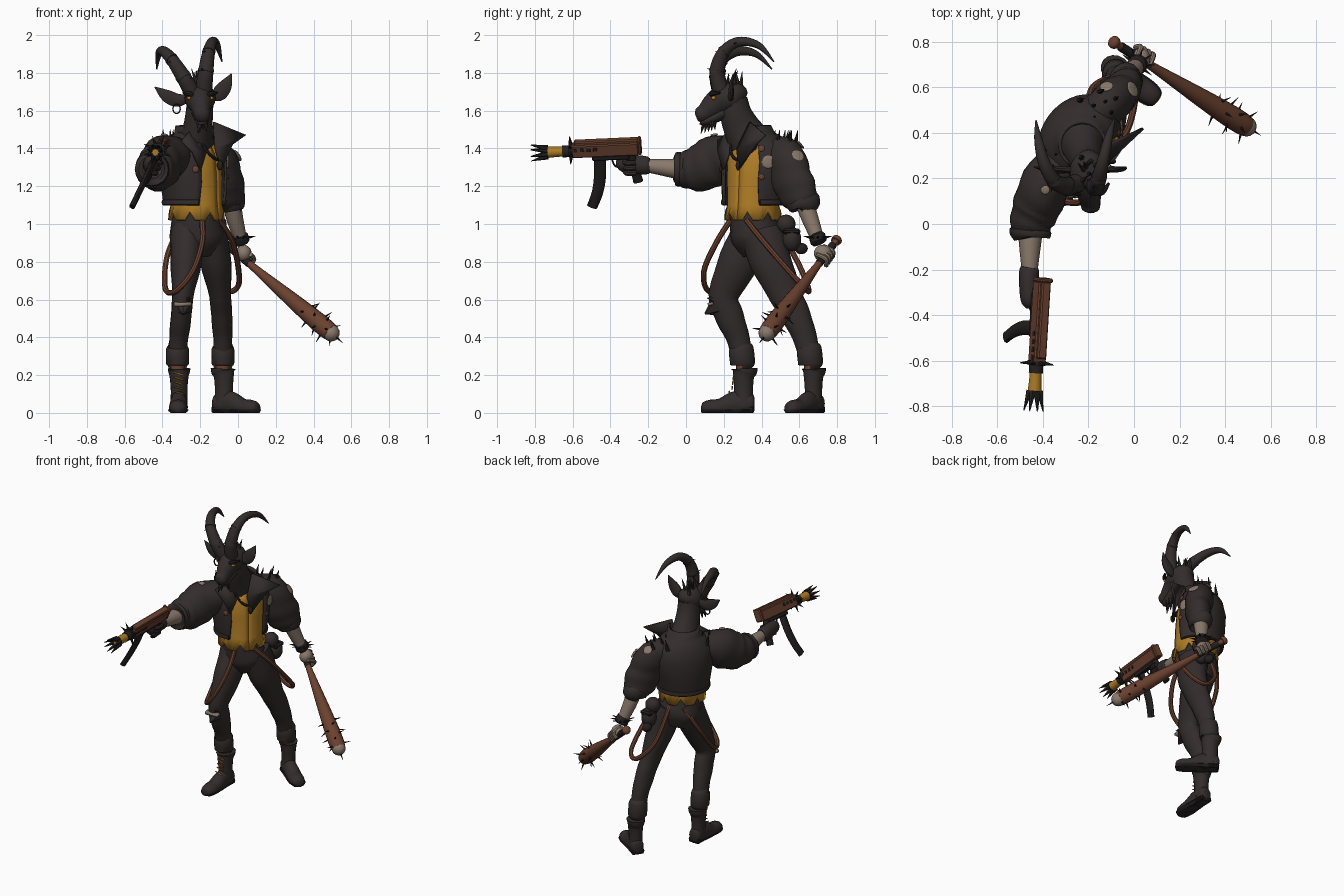
import bpy, bmesh, math, random
from mathutils import Vector as V, Matrix
random.seed(4)

def mat(name, c):
    m = bpy.data.materials.new(name)
    m.diffuse_color = (*c, 1)
    return m

DARK = mat("charcoal", (.033, .025, .025))
BLACK = mat("near_black", (.017, .014, .014))
YEL = mat("mustard", (.42, .2, .018))
BRN = mat("red_brown", (.145, .053, .028))
SKIN = mat("greyish_tan", (.25, .19, .145))
ORNG = mat("amber", (.5, .2, .02))

def finish(name, bm, m, angle=40):
    bmesh.ops.recalc_face_normals(bm, faces=bm.faces)
    me = bpy.data.meshes.new(name)
    bm.to_mesh(me)
    bm.free()
    me.materials.append(m)
    me.shade_smooth()
    me.set_sharp_from_angle(angle=math.radians(angle))
    ob = bpy.data.objects.new(name, me)
    bpy.context.collection.objects.link(ob)
    return ob

def smooth_path(p, n):
    """Catmull-Rom through tuples of (x, y, z, rx, ry)."""
    p = [tuple(q) + ((q[3],) if len(q) == 4 else ()) for q in p]
    out = []
    for i in range(len(p) - 1):
        a, b, c, d = p[max(i - 1, 0)], p[i], p[i + 1], p[min(i + 2, len(p) - 1)]
        for k in range(n):
            t = k / n
            out.append([.5 * (2*B + (C - A)*t + (2*A - 5*B + 4*C - D)*t*t + (3*B - A - 3*C + D)*t**3)
                        for A, B, C, D in zip(a, b, c, d)])
    return out + [list(p[-1])]

def tube(name, pts, m, ref=(1, 0, 0), seg=16, n=4, clamp=None, mtx=None, fold=0):
    """Swept elliptical body; rx runs along ref, ry across it; fold adds cloth creases."""
    path = smooth_path(pts, n)
    bm = bmesh.new()
    u, rings = V(ref), []
    for i, q in enumerate(path):
        t = (V(path[min(i + 1, len(path) - 1)][:3]) - V(path[max(i - 1, 0)][:3])).normalized()
        u = (u - t * u.dot(t)).normalized()
        w = t.cross(u)
        ring = []
        for k in range(seg):
            a = 2 * math.pi * k / seg
            s = 1 + fold * math.sin(i * 1.5 + 2 * math.sin(a))
            c = V(q[:3]) + u * math.cos(a) * max(q[3] * s, .001) + w * math.sin(a) * max(q[4] * s, .001)
            if clamp:
                c.z = min(max(c.z, clamp[0]), clamp[1])
            ring.append(bm.verts.new(mtx @ c if mtx else c))
        rings.append(ring)
    for a, b in zip(rings, rings[1:]):
        for k in range(seg):
            bm.faces.new((a[k], a[(k + 1) % seg], b[(k + 1) % seg], b[k]))
    bm.faces.new(rings[0][::-1])
    bm.faces.new(rings[-1])
    return finish(name, bm, m)

def spikes(name, items, m, seg=6):
    bm = bmesh.new()
    for base, d, ln, r in items:
        d = V(d).normalized()
        M = Matrix.Translation(V(base) + d * ln / 2) @ d.to_track_quat('Z', 'Y').to_matrix().to_4x4()
        bmesh.ops.create_cone(bm, cap_ends=True, segments=seg, radius1=r, radius2=r * .08, depth=ln, matrix=M)
    return finish(name, bm, m, 30)

def ball(name, c, s, m, rot=None):
    bm = bmesh.new()
    M = Matrix.Translation(c) @ (rot or Matrix()) @ Matrix.Diagonal((*s, 1))
    bmesh.ops.create_uvsphere(bm, u_segments=16, v_segments=10, radius=1, matrix=M)
    return finish(name, bm, m)

def box(name, c, s, m, mtx=Matrix(), bev=.006):
    bm = bmesh.new()
    bmesh.ops.create_cube(bm, size=1, matrix=mtx @ Matrix.Translation(c) @ Matrix.Diagonal((*s, 1)))
    bmesh.ops.bevel(bm, geom=bm.edges[:], offset=bev, segments=1, affect='EDGES')
    return finish(name, bm, m, 20)

def plate(name, pts, m, th=.012):
    bm = bmesh.new()
    bm.faces.new([bm.verts.new(p) for p in pts])
    ob = finish(name, bm, m)
    s = ob.modifiers.new("thickness", 'SOLIDIFY')
    s.thickness, s.offset = th, 0
    return ob

def patch(name, targets, origin, d, r, m):
    """Flat disc laid on the first surface hit from origin along d."""
    bpy.context.view_layer.update()
    hits = [(h[1], h[2]) for h in (o.ray_cast(V(origin), V(d)) for o in targets) if h[0]]
    if hits:
        p, nrm = min(hits, key=lambda h: (h[0] - V(origin)).length)
        if nrm.dot(V(d)) > 0:
            nrm = -nrm
        ball(name, p + nrm * .006, (r, r, .006), m, nrm.to_track_quat('Z', 'Y').to_matrix().to_4x4())

# Torso is twisted: AX runs right shoulder to left shoulder, FW is chest direction
AX, FW = V((.58, .81, 0)), V((.81, -.58, 0))
def shell(name, rings, m, zig=0, n=32):
    bm, rows = bmesh.new(), []
    for j, (z, cx, cy, w, d, gap) in enumerate(rings):
        row = []
        for k in range(n + 1):
            a = gap + (2 * math.pi - 2 * gap) * k / n
            p = V((cx, cy, z)) + FW * d * math.cos(a) + AX * w * math.sin(a)
            if j == 0 and k % 4 == 2:
                p.z += zig
            row.append(bm.verts.new(p))
        rows.append(row)
    for a, b in zip(rows, rows[1:]):
        for k in range(n):
            bm.faces.new((a[k], a[k + 1], b[k + 1], b[k]))
    ob = finish(name, bm, m, 60)
    s = ob.modifiers.new("thickness", 'SOLIDIFY')
    s.thickness, s.offset = .014, 0
    return ob

shell("shirt", [(1.02, -.22, .355, .148, .142, 0), (1.1, -.22, .355, .13, .13, 0), (1.25, -.23, .365, .145, .138, 0),
                (1.36, -.235, .37, .15, .135, 0), (1.42, -.23, .36, .09, .1, 0)], YEL, .045)
jacket = shell("jacket", [(1.1, -.23, .36, .16, .155, .78), (1.13, -.23, .36, .165, .16, .76), (1.22, -.235, .367, .18, .165, .66),
                          (1.33, -.24, .375, .2, .162, .6), (1.41, -.24, .375, .185, .145, .55), (1.46, -.235, .37, .135, .12, .55),
                          (1.48, -.232, .365, .1, .1, .6), (1.52, -.225, .345, .1, .1, .8)], DARK)
tube("jacket_waistband", [(*(V((-.23, .36, 1.115)) + FW * .162 * math.cos(a) + AX * .167 * math.sin(a)), .012, .018)
                          for a in [.8 + i * .292 for i in range(17)]], DARK, seg=8, n=2)
plate("collar_left", [(-.13, .34, 1.54), (.04, .42, 1.47), (-.03, .37, 1.42), (-.09, .28, 1.29), (-.12, .27, 1.4)], DARK)
plate("collar_right", [(-.25, .24, 1.5), (-.3, .17, 1.44), (-.24, .17, 1.38), (-.2, .2, 1.28), (-.17, .23, 1.38)], DARK)

# Pelvis, legs, cuffs
tube("hips", [(-.21, .39, .84, .1, .09), (-.215, .375, .92, .145, .132), (-.22, .36, 1.0, .135, .128), (-.22, .355, 1.07, .122, .12)], DARK, seg=24)
legs = {"right": [(-.27, .36, .96, .09, .115), (-.275, .28, .8, .083, .108), (-.292, .2, .62, .057, .08), (-.302, .235, .5, .055, .075),
                  (-.315, .28, .38, .05, .06), (-.32, .3, .27, .048, .058)],
        "left": [(-.15, .4, .96, .09, .12), (-.118, .45, .8, .083, .11), (-.095, .53, .62, .058, .086), (-.085, .59, .5, .056, .075),
                 (-.08, .635, .38, .05, .062), (-.08, .66, .27, .048, .058)]}
for side, pts in legs.items():
    tube(side + "_trouser_leg", pts, DARK, fold=.02)
    x, y, _, _, _ = pts[-1]
    tube(side + "_cuff", [(x, y - .01, .35, .05, .058), (x, y - .008, .34, .06, .066), (x, y, .26, .06, .066), (x, y, .25, .05, .054)], DARK, n=2)
    tube(side + "_ankle", [(x, y, .28, .037), (x, y + .005, .2, .037)], BRN, n=1)
plate("torn_knee_skin", [(-.34, .132, .565), (-.245, .132, .57), (-.245, .128, .585), (-.34, .128, .585)], SKIN, .03)
spikes("knee_flap", [((-.29, .16, .56), (0, -1, -.6), .07, .05), ((-.27, .15, .6), (.3, -1, .2), .04, .02)], DARK)

# Boots
for side, ax, ay, yaw in (("right", -.312, .305, -1.6), ("left", -.075, .675, -.63)):
    dx, dy = math.cos(yaw), math.sin(yaw)
    P = lambda s, z, *r: (ax + dx * s, ay + dy * s, z, *r)
    across = (-dy, dx, 0)
    tube(side + "_boot_shaft", [P(0, .04, .046, .052), P(0, .12, .044, .05), P(0, .19, .05, .055), P(-.005, .22, .058, .066), P(-.005, .235, .06, .07)], DARK, across)
    foot = [P(-.058, .05, .025, .03), P(-.04, .05, .042, .055), P(.04, .05, .045, .066), P(.12, .03, .05, .047),
            P(.18, .027, .048, .042), P(.215, .025, .034, .03), P(.225, .025, .01, .012)]
    tube(side + "_boot_foot", foot, DARK, across, clamp=(0, .2))
    tube(side + "_boot_sole", [(*q[:3], q[3] + .005, q[4] + .005) for q in foot], BLACK, across, clamp=(0, .018))
    box(side + "_boot_heel", (0, 0, 0), (.07, .08, .035), BLACK, Matrix.Translation(P(-.02, .018)) @ Matrix.Rotation(yaw, 4, 'Z'))
    if side == "right":
        for i in range(5):
            z, s = .1 + i * .025, .064 - i * .003 + (i == 0) * .012
            e = V((across)) * .024
            tube(side + "_lace", [(*(V(P(s, z)) + e), .004), (*(V(P(s, z + .014)) - e), .004)], YEL, (0, 0, 1), seg=6, n=1)

# Hanging braces and belt bits
tube("right_brace", [(-.19, .235, 1.02, .015), (-.19, .16, .9, .015), (-.24, .095, .75, .015), (-.33, .12, .645, .015), (-.385, .24, .66, .015),
                     (-.375, .38, .83, .015), (-.3, .46, 1.0, .015)], BRN, seg=8, n=6)
tube("left_brace", [(-.1, .32, 1.02, .015), (-.035, .4, .92, .015), (0, .52, .78, .015), (0, .62, .67, .015), (-.07, .65, .65, .015),
                    (-.18, .6, .78, .015), (-.21, .48, 1.0, .015)], BRN, seg=8, n=6)
ball("hip_pouch", (-.11, .53, 1.0), (.05, .05, .05), DARK)
ball("hip_bag", (-.1, .56, .92), (.05, .05, .065), DARK)
box("pouch_flap", (-.1, .56, .96), (.085, .09, .03), BLACK, bev=.01)
ball("small_pouch", (-.12, .61, .87), (.03, .035, .03), BLACK)

# Arms
r_sleeve = tube("right_sleeve", [(-.31, .29, 1.37, .085, .1), (-.385, .18, 1.345, .13, .11), (-.425, .08, 1.3, .128, .107), (-.45, .01, 1.29, .105, .095),
                                 (-.455, -.035, 1.29, .088, .083)], DARK, (0, 0, 1), seg=24, fold=.03)
tube("right_sleeve_cuff", [(-.453, -.02, 1.29, .08), (-.454, -.03, 1.29, .092), (-.457, -.055, 1.29, .088), (-.457, -.06, 1.29, .07)], DARK, (0, 0, 1), n=2)
tube("right_forearm", [(-.455, -.03, 1.29, .055), (-.457, -.12, 1.3, .045), (-.458, -.22, 1.31, .033)], SKIN, (0, 0, 1))
tube("right_glove", [(-.458, -.19, 1.31, .038, .038), (-.46, -.21, 1.31, .048, .044), (-.462, -.27, 1.315, .05, .042), (-.46, -.34, 1.32, .042, .036),
                     (-.46, -.37, 1.32, .015, .015)], DARK, (0, 0, 1))
l_sleeve = tube("left_sleeve", [(-.19, .46, 1.39, .07, .07), (-.115, .525, 1.355, .09, .105), (-.075, .555, 1.25, .085, .118), (-.05, .595, 1.16, .077, .112),
                                (-.035, .625, 1.1, .068, .078)], DARK, seg=24, fold=.03)
tube("left_sleeve_cuff", [(-.04, .615, 1.13, .07, .08), (-.038, .62, 1.12, .075, .09), (-.033, .63, 1.085, .068, .082), (-.033, .63, 1.08, .05, .05)], DARK, n=2)
tube("left_forearm", [(-.035, .625, 1.12, .05), (-.015, .66, 1.02, .044), (.02, .705, .9, .032)], SKIN)
ball("left_hand", (.03, .725, .845), (.042, .048, .045), SKIN)
for k in range(4):
    c = V((.0 + k * .018, .755 - k * .011, .848 - k * .015))
    tube("left_finger", [(*(c + V((.012, -.03, .035))), .012), (*(c + V((.03, .02, .01))), .013), (*(c + V((.005, .02, -.025))), .012)], SKIN, seg=8)
tube("left_wristband", [(.008, .69, .945, .036), (.01, .693, .938, .044), (.018, .703, .905, .044), (.02, .706, .898, .036)], BLACK, n=1)
spikes("wristband_spikes", [((.014, .698, .92), (math.cos(a), math.sin(a), .2), .08, .014) for a in [i * .63 for i in range(10)]], BLACK)
spikes("shoulder_spikes", [(V((-.24, .385, 1.42)) + AX * s - FW * t, (.1 + s, s, 1.2), .08, .014)
                           for s, t in ((.1, 0), (.14, .03), (.18, 0), (.21, .04), (.16, -.05), (.22, -.03), (.13, .09), (-.12, .04), (-.17, .02), (-.14, .09))], BLACK)

# Badges and torn patches laid on the cloth
cloth = [jacket, l_sleeve, r_sleeve]
for o, d, r in (((1, .435, 1.33), (-1, 0, 0), .036), ((1, .59, 1.36), (-1, 0, 0), .036), ((-.12, .6, 2), (0, 0, -1), .03), ((-.39, .15, 2), (0, 0, -1), .02)):
    patch("torn_patch", cloth, o, d, r, SKIN)
for o, d, r in (((1, .435, 1.33), (-1, 0, 0), .012), ((1, .4, 1.4), (-1, 0, 0), .018), ((1, .4, 1.25), (-1, 0, 0), .016), ((-.225, -1, 1.29), (0, 1, 0), .018)):
    patch("badge", cloth, (o[0], o[1], o[2]), d, r, BRN)
tube("necklace", [(-.2, .24, 1.44, .008), (-.15, .24, 1.37, .008), (-.105, .28, 1.34, .008), (-.11, .35, 1.38, .008), (-.12, .38, 1.44, .008)], BLACK, seg=6)
ball("pendant", (-.095, .275, 1.31), (.016, .012, .026), BLACK)

# Neck, goat head
tube("neck", [(-.2, .25, 1.66, .07, .075), (-.205, .265, 1.58, .073, .085), (-.215, .3, 1.5, .08, .1), (-.23, .36, 1.4, .11, .125)], DARK)
tube("head", [(-.2, .315, 1.665, .025, .03), (-.2, .28, 1.675, .07, .07), (-.2, .21, 1.665, .082, .08), (-.197, .15, 1.63, .06, .068),
              (-.192, .1, 1.59, .045, .048), (-.19, .07, 1.572, .04, .04), (-.19, .055, 1.565, .02, .02)], DARK, seg=20)
tube("lower_jaw", [(-.197, .2, 1.59, .05, .035), (-.193, .13, 1.555, .038, .028), (-.19, .085, 1.54, .026, .018), (-.19, .075, 1.54, .01, .01)], DARK)
for s in (-1, 1):
    ball("eye", (-.2 + s * .058, .147, 1.667), (.012, .012, .01), ORNG)
    tube("brow", [(-.2 + s * .03, .135, 1.68, .008), (-.2 + s * .06, .14, 1.69, .014), (-.2 + s * .09, .18, 1.695, .006)], BLACK, (0, 0, 1), seg=8)
    ball("nostril", (-.19 + s * .018, .06, 1.575), (.008, .008, .006), BLACK)
tube("right_ear", [(-.26, .235, 1.67, .015, .02), (-.32, .24, 1.655, .014, .036), (-.38, .24, 1.68, .012, .034), (-.44, .25, 1.725, .002, .003)], DARK, (0, 1, 0), seg=10)
tube("left_ear", [(-.135, .235, 1.67, .015, .02), (-.1, .24, 1.69, .014, .042), (-.065, .24, 1.735, .012, .036), (-.035, .25, 1.795, .002, .003)], DARK, (0, 1, 0), seg=10)
tube("earring", [(-.325 + .02 * math.cos(a), .225, 1.61 + .025 * math.sin(a), .004) for a in [i * math.pi / 4 for i in range(9)]], BLACK, (0, 1, 0), seg=6, n=2)
spikes("beard", [((-.19 + random.uniform(-.02, .02), .1 + i * .012, 1.55), (random.uniform(-.2, .2), -.3 + i * .1, -1), .075 - i * .006, .018) for i in range(5)], DARK)
spikes("hair_tufts", [((-.21 + random.uniform(-.045, .045), .17 + i * .012, 1.72), (random.uniform(-.4, .4), random.uniform(-.2, .4), 1), .07 + .05 * random.random(), .015) for i in range(11)], DARK)

# Horns with studs
horns = {"right": [(-.24, .185, 1.69, .043), (-.29, .165, 1.78, .04), (-.35, .19, 1.87, .033), (-.395, .27, 1.915, .027),
                   (-.42, .37, 1.9, .018), (-.43, .455, 1.82, .003)],
         "left": [(-.18, .185, 1.7, .043), (-.17, .165, 1.81, .04), (-.155, .2, 1.91, .033), (-.135, .28, 1.965, .026),
                  (-.11, .385, 1.945, .018), (-.085, .465, 1.86, .003)]}
for side, pts in horns.items():
    tube(side + "_horn", pts, DARK, n=6)
    for i in (1, 2):
        a, b = V(pts[i][:3]), V(pts[i + 1][:3])
        d = (b - a) * .1
        tube(side + "_horn_ring", [(*(a - d), pts[i][3] + .002), (*(a + d), pts[i][3] + .002)], DARK, n=1)
    spikes(side + "_horn_studs", [(p[:3], (random.uniform(-1, 1), -.6, random.uniform(-.3, .3)), p[3] + .022, .01) for p in pts[1:4]], BLACK)

# Studded bat
K, T = V((-.1, .805, .925)), V((.515, .415, .405))
prof = [(0, .018), (.012, .028), (.035, .026), (.05, .016), (.25, .018), (.45, .029), (.65, .041), (.85, .05), (.95, .048), (.965, .04)]
tube("bat", [(*K.lerp(T, t), r) for t, r in prof], BRN, n=3)
ball("bat_tip", K.lerp(T, .965), (.045,) * 3, SKIN)
tube("bat_grip", [(*K.lerp(T, t), .021) for t in (.07, .26)], BLACK, n=1)
ax = (T - K).normalized()
e1 = ax.orthogonal().normalized()
e2 = ax.cross(e1)
nails = [(K.lerp(T, .73 + .015 * i), e1 * math.cos(i * 2.4) + e2 * math.sin(i * 2.4) + ax * .2, .09, .012) for i in range(16)]
spikes("bat_nails", nails + [(T - ax * .02, ax, .08, .01)], BLACK)

# Gun in a rolled local frame: x forward, z up
f = V((-.035, -.56, -.025)).normalized()
up = V((.42, 0, .9))
up = (up - f * up.dot(f)).normalized()
G = Matrix((f, up.cross(f), up)).transposed().to_4x4()
G.translation = (-.415, -.43, 1.398)
box("gun_receiver", (0, 0, 0), (.36, .056, .072), BRN, G)
box("gun_top_cover", (-.01, 0, .04), (.34, .042, .028), BRN, G)
box("gun_rear_cap", (-.185, 0, .01), (.02, .06, .088), BRN, G)
box("gun_lower", (-.03, 0, -.045), (.2, .045, .03), BLACK, G)
for s in (-1, 1):
    for i in range(4):
        box("gun_slot", (.05 + i * .035, s * .028, .01), (.02, .004, .02), BLACK, G, .001)
tube("gun_front_ring", [(.17, 0, 0, .04), (.19, 0, 0, .04)], BLACK, (0, 0, 1), n=1, mtx=G)
tube("gun_muzzle", [(.18, 0, -.005, .026), (.25, 0, -.005, .027), (.325, 0, -.005, .032)], YEL, (0, 0, 1), mtx=G)
tube("gun_muzzle_band", [(.19, 0, -.005, .031), (.225, 0, -.005, .031)], BLACK, (0, 0, 1), n=1, mtx=G)
R3 = G.to_3x3()
ring = [(math.cos(i * math.pi / 4), math.sin(i * math.pi / 4)) for i in range(8)]
spikes("muzzle_spikes", [(G @ V((.305, y * .024, z * .024 - .005)), R3 @ V((1, y * .25, z * .25)), .09, .016) for y, z in ring], BLACK)
spikes("ring_spikes", [(G @ V((.18, y * .035, z * .035)), R3 @ V((.1, y, z)), .045, .01) for y, z in ring], BLACK)
tube("magazine", [(.03, 0, -.03, .032, .016), (.035, 0, -.15, .032, .016), (.055, 0, -.25, .03, .016), (.09, 0, -.335, .028, .016)], BLACK, (1, 0, 0), seg=8, mtx=G)
tube("pistol_grip", [(-.13, 0, -.04, .026, .018), (-.15, 0, -.12, .024, .02), (-.165, 0, -.2, .027, .018)], BLACK, (1, 0, 0), seg=10, mtx=G)
tube("trigger_guard", [(-.1, 0, -.05, .005), (-.09, 0, -.1, .005), (-.05, 0, -.105, .005), (-.03, 0, -.05, .005)], BLACK, (0, 1, 0), seg=6, mtx=G)
for k in range(3):
    z = -.075 - k * .03
    tube("gloved_finger", [(-.16, .03, z, .014), (-.115, .03, z, .015), (-.1, 0, z, .015), (-.12, -.028, z, .013)], DARK, (0, 0, 1), seg=8, mtx=G)
